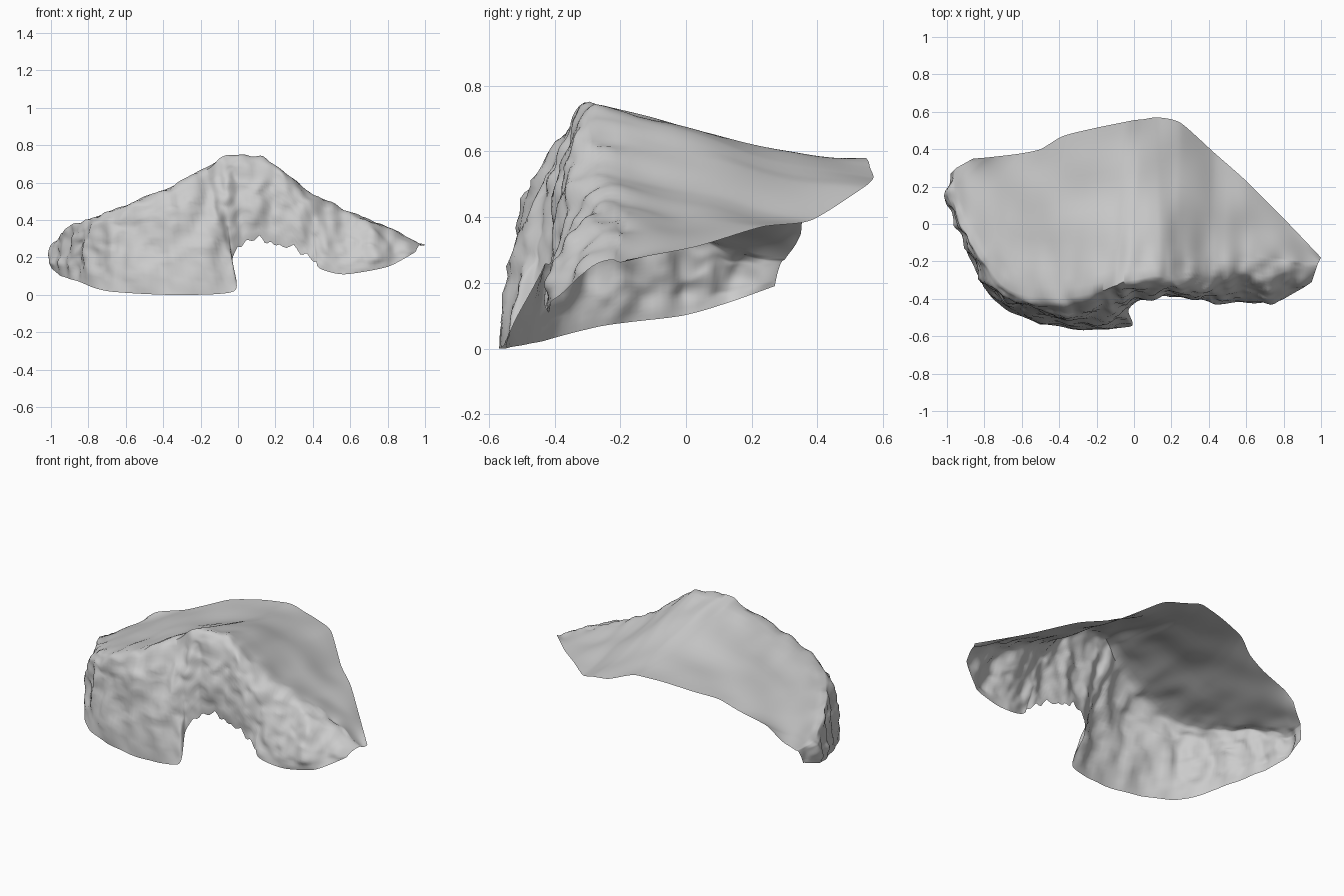
import bpy, math
from mathutils import Vector, noise

if "Cube" in bpy.data.objects:
    bpy.data.objects.remove(bpy.data.objects["Cube"])

# Ribs around the outcrop, left to right: back edge, cliff rim, cliff foot
RIBS = [
    ((-.86, .35, .36), (-.95, .30, .28), (-.98, .27, .20)),
    ((-.79, .355, .41), (-.975, .18, .29), (-.99, .13, .15)),
    ((-.62, .375, .46), (-.92, .0, .36), (-.94, -.01, .11)),
    ((-.50, .40, .51), (-.81, -.20, .41), (-.85, -.25, .08)),
    ((-.38, .47, .55), (-.65, -.36, .47), (-.70, -.45, .03)),
    ((-.20, .515, .58), (-.38, -.39, .58), (-.35, -.56, .01)),
    ((-.05, .545, .59), (-.17, -.36, .685), (-.02, -.55, .03)),
    ((.0, .555, .58), (-.10, -.33, .73), (-.03, -.46, .20)),
    ((.05, .56, .56), (-.03, -.30, .76), (.03, -.41, .30)),
    ((.13, .57, .53), (.14, -.28, .745), (.18, -.38, .29)),
    ((.25, .54, .50), (.23, -.26, .67), (.37, -.41, .23)),
    ((.43, .38, .40), (.40, -.24, .55), (.44, -.43, .15)),
    ((.60, .23, .38), (.60, -.22, .455), (.57, -.42, .12)),
    ((.80, .03, .32), (.80, -.21, .37), (.80, -.40, .16)),
    ((1.0, -.18, .28), (.98, -.22, .28), (.95, -.31, .24)),
]
SUB, TOP, CLIFF = 12, 18, 26


def spline(k, u):
    """Smooth curve through one row of rib points."""
    n = len(RIBS)
    i = min(int(u), n - 2)
    t = u - i
    p = [Vector(RIBS[min(max(i + d, 0), n - 1)][k]) for d in (-1, 0, 1, 2)]
    m1, m2 = (p[2] - p[0]) * .35, (p[3] - p[1]) * .35
    return ((2*t**3 - 3*t**2 + 1) * p[1] + (t**3 - 2*t**2 + t) * m1
            + (3*t**2 - 2*t**3) * p[2] + (t**3 - t**2) * m2)


def rib(u):
    back, rim, foot = (spline(k, u) for k in range(3))
    end = min(1, u, len(RIBS) - 1 - u)
    pts = []
    # Top slope, dipping slightly towards the back
    for j in range(TOP):
        s = j / TOP
        p = back.lerp(rim, s)
        high = max(0, min(1, (rim.z - .5) * 5))
        p.z -= .02 * high * math.sin(math.pi * min(1, s / .75))
        p.z += .025 * math.sin(math.pi * s) * noise.noise(p * 4)
        # Small gullies close to the rim
        p.z += .03 * s**4 * end * noise.noise(Vector((p.x * 11, p.y * 5, 2)))
        pts.append(p)
    # Craggy cliff face with a rounded shoulder, flatter beside the opening
    along = spline(2, min(u + .3, len(RIBS) - 1)) - spline(2, max(u - .3, 0))
    out = Vector((along.y, -along.x, 0)).normalized()
    out = out.lerp(Vector((0, -1, 0)), max(0, min(1, u - 4.5))).normalized()
    hollow = math.exp(-((u - 6.4) / .8) ** 2)
    power = .62 + .38 * hollow
    for j in range(CLIFF + 1):
        s = j / CLIFF
        flat, drop = rim.lerp(foot, s**power), rim.lerp(foot, s**(1.9 - power))
        p = Vector((flat.x, flat.y, drop.z))
        bulge = math.sin(math.pi * s)
        streak = noise.noise(Vector((p.x * 9, p.y * 9, p.z * 4)))
        grain = noise.noise(p * 20)
        fade = min(1, .2 + 1.5 * bulge) * end
        swell = .025 * max(0, min(1, u - 4)) * (1 - .6 * hollow)
        p += out * (swell * bulge * end + (.045 * streak + .014 * grain) * fade)
        p.z += .02 * noise.noise(p * 15 + Vector((5, 3, 1))) * end * (1 - s**4)
        # Ragged lip over the opening
        if 0 < foot.x < .42:
            p.z += .06 * s**6 * noise.noise(Vector((foot.x * 22, 0, 7)))
        pts.append(p)
    return pts


# Open rock shell: top slope and cliff in one sheet
cols = (len(RIBS) - 1) * SUB + 1
rows = TOP + CLIFF + 1
verts = [p for c in range(cols) for p in rib(c / SUB)]
low = min(p.z for p in verts)
for p in verts:
    p.z -= low
faces = [(c*rows + r, c*rows + r + 1, (c+1)*rows + r + 1, (c+1)*rows + r)
         for c in range(cols - 1) for r in range(rows - 1)]
mesh = bpy.data.meshes.new("cliff_outcrop")
mesh.from_pydata(verts, [], faces)
mesh.update()
rock = bpy.data.objects.new("cliff_outcrop", mesh)
bpy.context.collection.objects.link(rock)
bpy.context.view_layer.objects.active = rock
rock.select_set(True)
bpy.ops.object.shade_smooth_by_angle(angle=math.radians(60))
